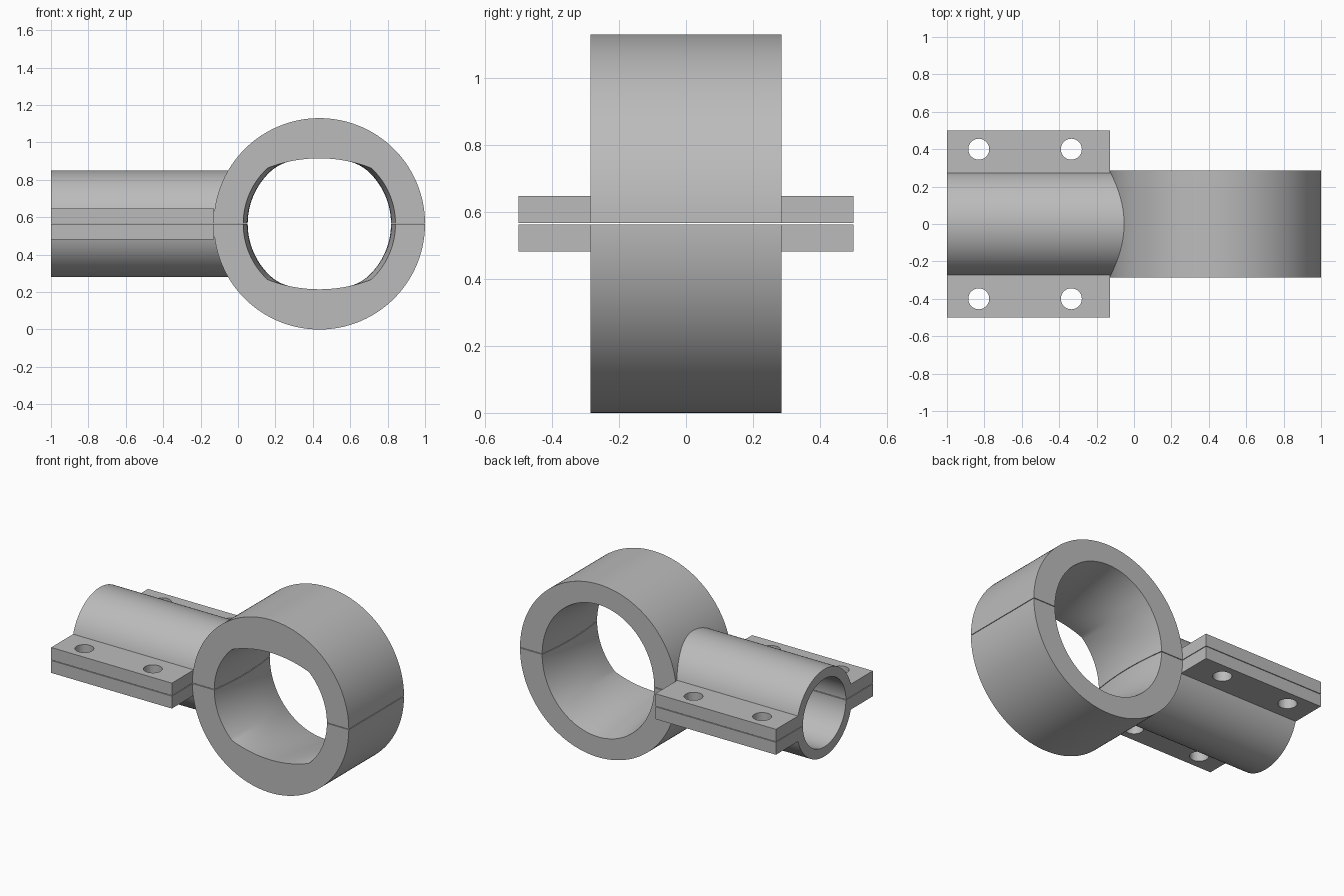
import bpy, bmesh
from math import sin, cos, pi, sqrt, hypot, radians

cube = bpy.data.objects.get("Cube")
if cube:
    bpy.data.objects.remove(cube, do_unlink=True)

MID = 0.565        # height of the split plane
GAP = 0.002        # half of the slit between the two shells
RING_X = 0.435
HALF_W = 0.285

grey = bpy.data.materials.new("plain grey")
grey.use_nodes = True
colour = (0.5, 0.5, 0.5, 1)
grey.diffuse_color = colour
grey.node_tree.nodes["Principled BSDF"].inputs["Base Color"].default_value = colour


def make_object(name, bm):
    bmesh.ops.recalc_face_normals(bm, faces=bm.faces)
    mesh = bpy.data.meshes.new(name)
    bm.to_mesh(mesh)
    bm.free()
    obj = bpy.data.objects.new(name, mesh)
    bpy.context.collection.objects.link(obj)
    obj.location.z = MID
    mesh.materials.append(grey)
    return obj


def skin(name, sections):
    """Join matching closed sections into a solid with end caps."""
    bm = bmesh.new()
    loops = [[bm.verts.new(p) for p in s] for s in sections]
    n = len(loops[0])
    for a, b in zip(loops, loops[1:]):
        for i in range(n):
            j = (i + 1) % n
            bm.faces.new((a[i], a[j], b[j], b[i]))
    bm.faces.new(loops[0])
    bm.faces.new(loops[-1])
    return make_object(name, bm)


def mirror(obj, y=False):
    mod = obj.modifiers.new("mirror", 'MIRROR')
    mod.use_axis = (False, y, True)
    mod.use_mirror_merge = False


def smooth(obj):
    bpy.ops.object.select_all(action='DESELECT')
    obj.select_set(True)
    bpy.context.view_layer.objects.active = obj
    bpy.ops.object.shade_smooth_by_angle(angle=radians(32))


def bore_radius(a, t):
    """Flattened opening in front, round waist, tall oval at the back."""
    big, drop = 0.766, -0.416
    front = min(0.407, drop * sin(a) + sqrt(big ** 2 - (drop * cos(a)) ** 2))
    waist = 0.383
    back = 1 / hypot(cos(a) / 0.405, sin(a) / 0.432)
    return (front * (1 - t) * (1 - 2 * t) + waist * 4 * t * (1 - t)
            + back * t * (2 * t - 1))


# Large clamp ring: upper shell, mirrored below the slit
STEPS, ROWS = 96, 14
sections = []
for k in range(STEPS + 1):
    a = pi * k / STEPS
    outline = [(0.565, -HALF_W), (0.565, HALF_W)]
    for i in range(ROWS, -1, -1):
        t = i / ROWS
        outline.append((bore_radius(a, t), HALF_W * (2 * t - 1)))
    sections.append([(RING_X + r * cos(a), y, max(r * sin(a), GAP)) for r, y in outline])
ring = skin("clamp_ring", sections)
mirror(ring)
smooth(ring)

# Side tube: half pipe, mirrored
sections = []
for k in range(65):
    a = pi * k / 64
    sections.append([(x, r * cos(a), max(r * sin(a), GAP))
                     for x, r in ((-1, HALF_W), (-0.04, HALF_W), (-0.04, 0.222), (-1, 0.222))])
tube = skin("side_tube", sections)
mirror(tube)
smooth(tube)

# Bolt flanges beside the tube
TOP = 0.083
flange = skin("bolt_flange", [[(x, 0.25, GAP), (x, 0.5, GAP), (x, 0.5, TOP), (x, 0.25, TOP)]
                              for x in (-1, -0.128)])

# Bolt holes
for x in (-0.83, -0.335):
    bm = bmesh.new()
    bmesh.ops.create_cone(bm, cap_ends=True, segments=40, radius1=0.056, radius2=0.056, depth=0.5)
    bmesh.ops.translate(bm, verts=bm.verts, vec=(x, 0.4, 0))
    cutter = make_object("bolt_hole_cutter", bm)
    cutter.hide_render = True
    cutter.hide_viewport = True
    cutter.display_type = 'WIRE'
    cut = flange.modifiers.new("bolt hole", 'BOOLEAN')
    cut.operation = 'DIFFERENCE'
    cut.solver = 'EXACT'
    cut.object = cutter
mirror(flange, y=True)
smooth(flange)
